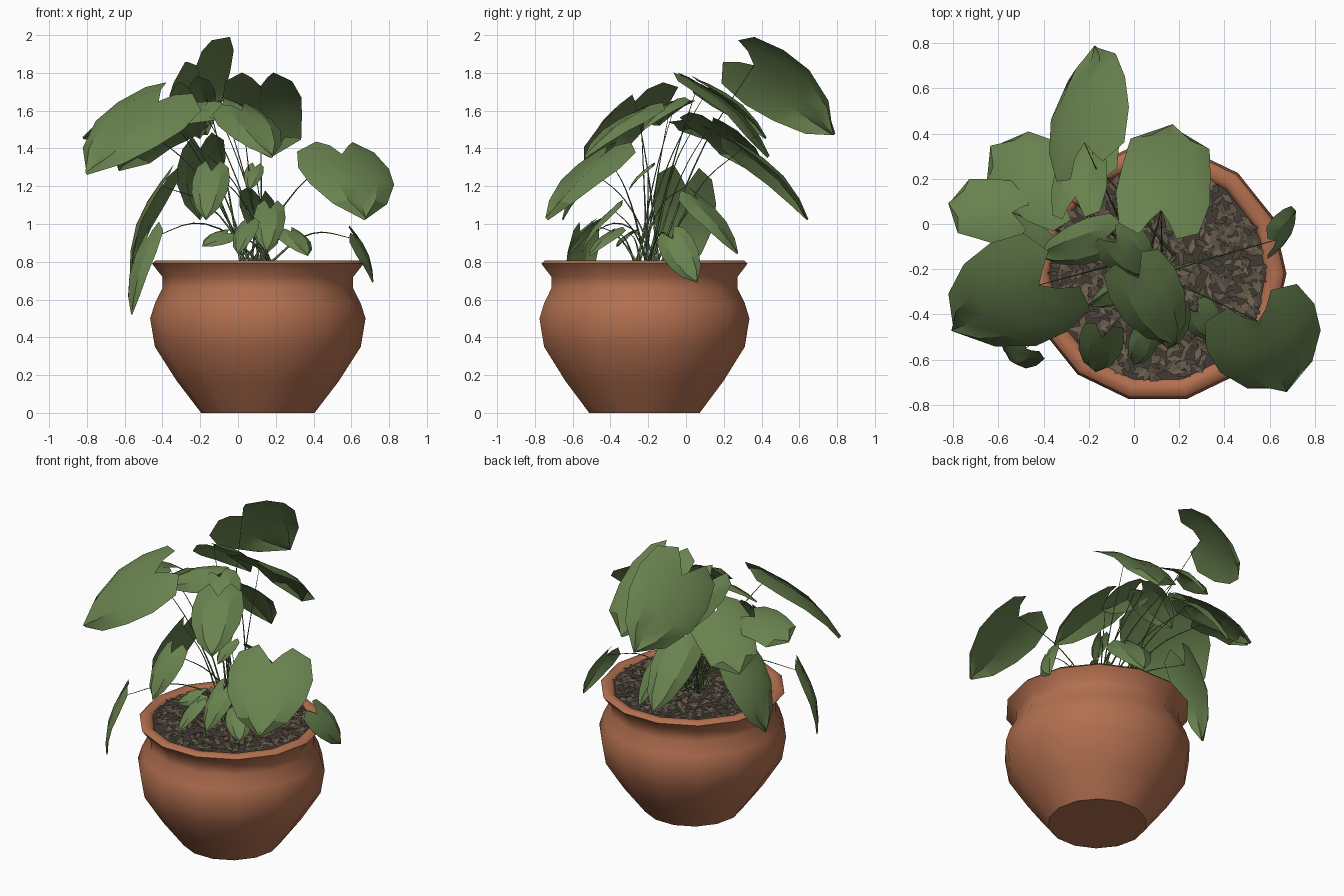
import bpy, bmesh, math, random
from mathutils import Vector, Matrix

random.seed(4)
if "Cube" in bpy.data.objects:
    bpy.data.objects.remove(bpy.data.objects["Cube"], do_unlink=True)

CENTRE = Vector((0.105, -0.22, 0))
SIDES = 14


def material(name, rgb):
    m = bpy.data.materials.new(name)
    m.use_nodes = True
    m.diffuse_color = (*rgb, 1)
    bsdf = next(n for n in m.node_tree.nodes if n.type == "BSDF_PRINCIPLED")
    bsdf.inputs["Base Color"].default_value = (*rgb, 1)
    bsdf.inputs["Roughness"].default_value = 0.8
    return m


terracotta = material("terracotta", (0.45, 0.162, 0.08))
leaf_green = material("leaf green", (0.14, 0.225, 0.078))
stem_green = material("stem green", (0.1, 0.16, 0.06))
soil_brown = material("soil brown", (0.055, 0.043, 0.035))
bark_light = material("light bark", (0.16, 0.123, 0.08))
bark_mid = material("mid bark", (0.115, 0.09, 0.062))
bark_dark = material("dark bark", (0.07, 0.056, 0.044))


def make_object(name, bm, mats, angle=None):
    mesh = bpy.data.meshes.new(name)
    bm.to_mesh(mesh)
    bm.free()
    for m in mats:
        mesh.materials.append(m)
    ob = bpy.data.objects.new(name, mesh)
    bpy.context.collection.objects.link(ob)
    if angle:
        bpy.ops.object.select_all(action="DESELECT")
        ob.select_set(True)
        bpy.context.view_layer.objects.active = ob
        bpy.ops.object.shade_smooth_by_angle(angle=math.radians(angle))
    return ob


# Pot: a turned profile with a flared rim and an inner wall
def make_pot():
    profile = [(0.3, 0), (0.43, 0.17), (0.545, 0.35), (0.57, 0.5), (0.545, 0.58),
               (0.505, 0.66), (0.505, 0.72), (0.56, 0.79), (0.54, 0.808),
               (0.5, 0.805), (0.48, 0.785), (0.47, 0.72)]
    bm = bmesh.new()
    rings = []
    for r, z in profile:
        rings.append([bm.verts.new(CENTRE + Vector((r * math.cos(a), r * math.sin(a), z)))
                      for a in (math.tau * i / SIDES for i in range(SIDES))])
    for low, high in zip(rings, rings[1:]):
        for i in range(SIDES):
            j = (i + 1) % SIDES
            bm.faces.new((low[i], low[j], high[j], high[i]))
    bm.faces.new(rings[0][::-1])
    make_object("pot", bm, [terracotta], 48)


make_pot()

# Soil disc
bm = bmesh.new()
bmesh.ops.create_circle(bm, cap_ends=True, segments=SIDES, radius=0.49,
                        matrix=Matrix.Translation(CENTRE + Vector((0, 0, 0.785))))
make_object("soil", bm, [soil_brown])

# Bark chips: thin flakes scattered over the soil
bm = bmesh.new()
for i in range(800):
    r, a = 0.465 * math.sqrt(random.random()), random.uniform(0, math.tau)
    place = Matrix.Translation(CENTRE + Vector((r * math.cos(a), r * math.sin(a), 0.796)))
    turn = Matrix.Rotation(random.uniform(0, math.tau), 4, "Z")
    tilt = Matrix.Rotation(random.uniform(-0.25, 0.25), 4, "Y")
    size = Matrix.Diagonal((random.uniform(0.025, 0.042), random.uniform(0.01, 0.018), 1, 1))
    new = bmesh.ops.create_circle(bm, cap_ends=True, segments=4, radius=1,
                                  matrix=place @ turn @ tilt @ size)["verts"]
    new[0].link_faces[0].material_index = i % 3
make_object("bark_chips", bm, [bark_dark, bark_mid, bark_light])

# Stems: one curve object collecting a spline for each leaf
stem_curve = bpy.data.curves.new("stems", "CURVE")
stem_curve.dimensions = "3D"
stem_curve.bevel_depth = 0.005
stem_curve.bevel_resolution = 0
stem_curve.resolution_u = 5
stem_curve.materials.append(stem_green)
bpy.context.collection.objects.link(bpy.data.objects.new("stems", stem_curve))


def add_stem(end):
    root = CENTRE + Vector((random.uniform(-0.1, 0.08), random.uniform(-0.06, 0.1), 0.78))
    middle = root.lerp(end, 0.5)
    middle.z += 0.2 * (end.xy - root.xy).length
    spline = stem_curve.splines.new("BEZIER")
    spline.bezier_points.add(2)
    for point, co, radius in zip(spline.bezier_points, (root, middle, end), (1.5, 0.7, 0.3)):
        point.co, point.radius = co, radius
        point.handle_left_type = point.handle_right_type = "AUTO"


# Heart outline rows: position on the midrib, position at the edge, half width
HEART = [(0, -0.25, 0.4), (0.1, -0.14, 0.85), (0.3, 0.15, 1), (0.55, 0.45, 0.93),
         (0.8, 0.77, 0.6), (1, 1, 0)]


def leaf(name, base, tip, width, facing, curl=0.16, blunt=1):
    """Heart-shaped blade from base to tip, arched lengthwise and folded at the midrib."""
    base, tip, facing = Vector(base), Vector(tip), Vector(facing)
    along = tip - base
    length = along.length
    normal = (facing - along * facing.dot(along) / along.length_squared).normalized()
    side = along.normalized().cross(normal)
    bm = bmesh.new()
    grid = []
    for mid_u, edge_u, half in HEART:
        if mid_u == 0.8:
            half *= blunt
        row = []
        for k in (-1, -0.5, 0, 0.5, 1):
            u = mid_u + (edge_u - mid_u) * abs(k)
            v = k * half
            lift = 0.09 * length * math.sin(math.pi * max(u, -0.2)) - curl * width * v * v
            lift += 0.04 * width * (abs(k) == 0.5)
            row.append(bm.verts.new(base + along * u + side * v * width / 2 + normal * lift))
        grid.append(row)
    for a, b in zip(grid, grid[1:]):
        for k in range(4):
            bm.faces.new((a[k], a[k + 1], b[k + 1], b[k]))
    bmesh.ops.remove_doubles(bm, verts=bm.verts, dist=0.001)
    bm.normal_update()
    if sum((f.normal for f in bm.faces), Vector()).dot(normal) < 0:
        bmesh.ops.reverse_faces(bm, faces=bm.faces)
    make_object(name, bm, [leaf_green], 30)
    add_stem(base)


# Tall back leaves
leaf("top_back_leaf", (-0.22, 0.36, 1.84), (-0.16, 0.78, 1.47), 0.5, (-0.72, 0.48, 0.54), 0.08)
leaf("back_right_leaf", (0.12, 0.06, 1.73), (0.17, 0.43, 1.35), 0.42, (0.08, 0.6, 0.7), 0.06, 1.4)
leaf("low_back_leaf", (-0.2, 0.3, 1.4), (-0.2, 0.64, 1.02), 0.27, (-0.3, 0.7, 0.6))
leaf("inner_back_leaf", (-0.26, 0.12, 1.72), (-0.2, 0.42, 1.45), 0.26, (-0.3, 0.5, 0.8))
leaf("back_left_leaf", (-0.32, 0.14, 1.54), (-0.63, 0.34, 1.28), 0.38, (-0.3, 0.4, 0.8), 0.1, 1.3)

# Left leaves
leaf("far_left_leaf", (-0.54, 0.05, 1.53), (-0.82, 0.09, 1.45), 0.3, (-0.2, 0.3, 1), 0.1, 1.4)
leaf("big_left_leaf", (-0.42, -0.27, 1.65), (-0.8, -0.46, 1.26), 0.54, (-0.4, -0.6, 0.65), 0.1)
leaf("middle_left_leaf", (-0.12, -0.06, 1.63), (-0.42, -0.14, 1.52), 0.22, (-0.1, -0.5, 0.9))
leaf("drooping_left_leaf", (-0.4, 0, 1.2), (-0.56, -0.03, 0.74), 0.34, (-1, 0.2, 0.3), 0.1)
leaf("hanging_left_leaf", (-0.48, -0.55, 0.92), (-0.56, -0.57, 0.52), 0.19, (-0.8, -0.5, 0.2))

# Front and right leaves
leaf("front_centre_leaf", (0.02, -0.24, 1.6), (0.18, -0.53, 1.35), 0.32, (0.2, -0.6, 0.8))
leaf("upper_centre_leaf", (-0.08, -0.08, 1.64), (0.07, -0.22, 1.5), 0.24, (0.1, -0.5, 0.9))
leaf("front_left_leaf", (-0.14, -0.5, 1.28), (-0.17, -0.65, 1.02), 0.2, (-0.1, -0.8, 0.5))
leaf("big_right_leaf", (0.55, -0.43, 1.37), (0.67, -0.73, 1.02), 0.52, (0.3, -0.7, 0.6), 0.1)
leaf("hanging_right_leaf", (0.63, -0.07, 0.92), (0.71, 0.06, 0.69), 0.19, (0.8, -0.2, 0.4))

# Young leaves close to the soil
leaf("young_front_leaf", (0.17, -0.39, 1.08), (0.15, -0.55, 0.85), 0.17, (0, -0.8, 0.5))
leaf("young_right_leaf", (0.28, -0.39, 0.96), (0.37, -0.51, 0.83), 0.17, (0.3, -0.6, 0.7))
leaf("young_left_leaf", (-0.06, -0.3, 0.95), (-0.19, -0.36, 0.88), 0.12, (-0.2, -0.7, 0.7))
leaf("young_back_leaf", (0.12, 0.06, 1.13), (0.15, 0.27, 0.84), 0.24, (0.4, 0.6, 0.5))
leaf("young_centre_leaf", (0.09, -0.2, 1.3), (0.06, -0.3, 1.18), 0.1, (0, -0.6, 0.7))
leaf("young_side_leaf", (0.05, -0.5, 1), (0, -0.62, 0.84), 0.13, (-0.3, -0.6, 0.6))
